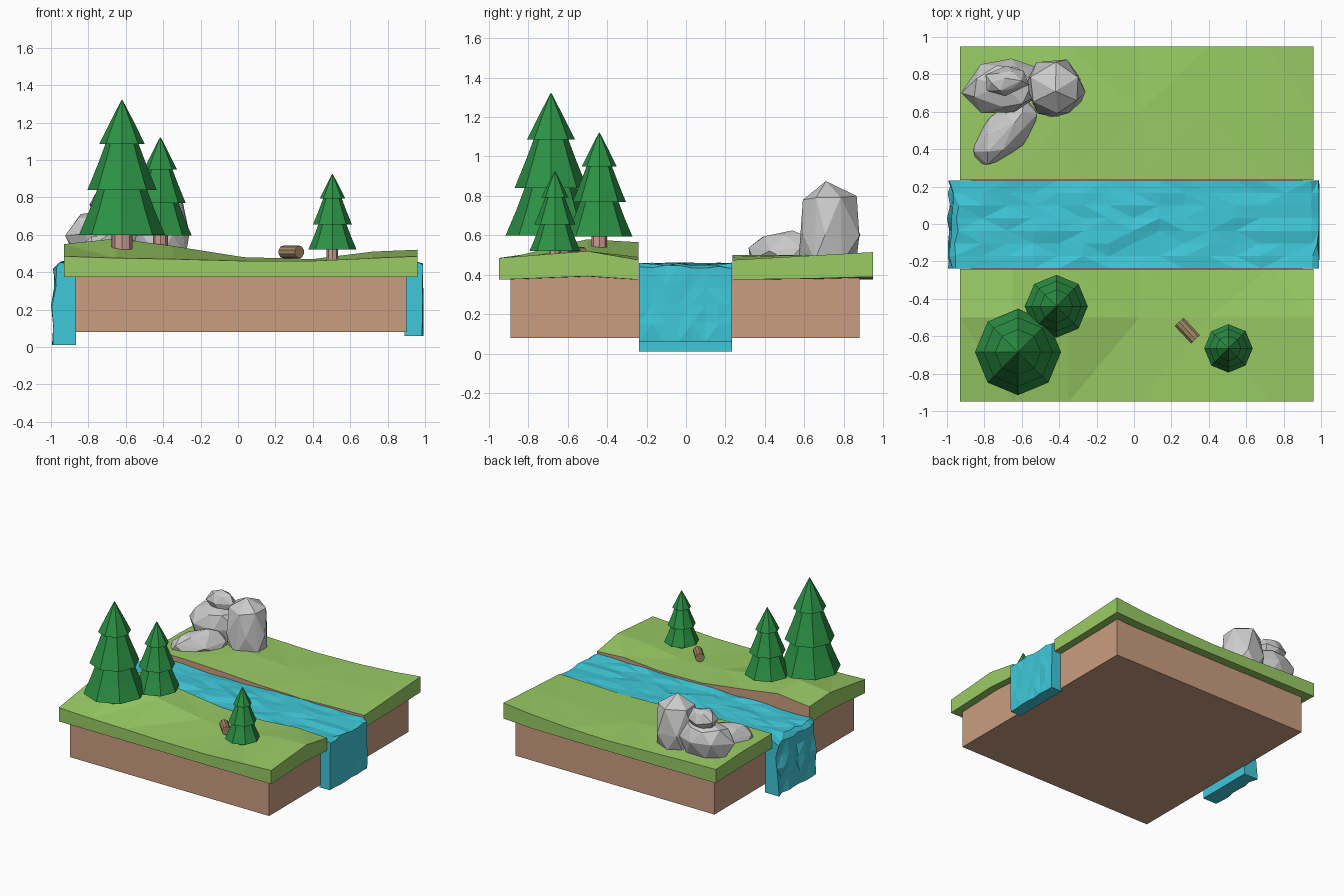
import bpy, bmesh, math, random
from mathutils import Vector, Matrix

if "Cube" in bpy.data.objects:
    bpy.data.objects.remove(bpy.data.objects["Cube"])
random.seed(4)


def material(name, rgb):
    m = bpy.data.materials.new(name)
    m.diffuse_color = (*rgb, 1)
    m.use_nodes = True
    m.node_tree.nodes["Principled BSDF"].inputs["Base Color"].default_value = m.diffuse_color
    return m


GRASS = material("grass", (0.32, 0.60, 0.13))
SOIL = material("soil", (0.60, 0.34, 0.22))
WATER = material("water", (0.05, 0.58, 0.70))
LEAF = material("foliage", (0.025, 0.29, 0.06))
BARK = material("bark", (0.60, 0.33, 0.29))
WOOD = material("log_wood", (0.36, 0.25, 0.14))


def finish(bm, name, *mats):
    bmesh.ops.recalc_face_normals(bm, faces=bm.faces[:])
    mesh = bpy.data.meshes.new(name)
    bm.to_mesh(mesh)
    bm.free()
    for m in mats:
        mesh.materials.append(m)
    ob = bpy.data.objects.new(name, mesh)
    bpy.context.collection.objects.link(ob)
    return ob


def loft(bm, rings):
    """Join closed rings of points and cap both ends."""
    vs = [[bm.verts.new(p) for p in r] for r in rings]
    n = len(vs[0])
    for a, b in zip(vs, vs[1:]):
        for i in range(n):
            bm.faces.new((a[i], a[(i + 1) % n], b[(i + 1) % n], b[i]))
    bm.faces.new(vs[0])
    bm.faces.new(vs[-1])


# Soil block with a channel for the river
profile = [(-.89, .08), (.88, .08), (.88, .42), (.235, .42), (.235, .37),
           (-.24, .37), (-.24, .42), (-.89, .42)]
bm = bmesh.new()
loft(bm, [[(x, y, z) for y, z in profile] for x in (-.87, .90)])
finish(bm, "soil_block", SOIL)


# Rolling grass slabs, with bare soil on the river bank
XS = (-.93, -.65, -.35, .03, .40, .72, .96)


def bank(name, ys, heights, inner_y):
    bm = bmesh.new()
    rings = []
    for i, x in enumerate(XS):
        col = [h[i] for h in heights]
        top = [(x, y, z) for y, z in zip(ys, col)]
        under = [(x, y, .375 + .5 * max(0, z - .485)) for y, z in zip(ys, col)]
        rings.append(top + under[::-1])
    loft(bm, rings)
    for f in bm.faces:
        if all(abs(v.co.y - inner_y) < 1e-4 for v in f.verts):
            f.material_index = 1
    bmesh.ops.triangulate(bm, faces=bm.faces[:])
    finish(bm, name, GRASS, SOIL)


bank("front_grass", (-.95, -.50, -.24),
     ((.485, .475, .47, .46, .46, .475, .485),
      (.55, .58, .54, .48, .47, .51, .52),
      (.535, .565, .52, .47, .465, .49, .475)), -.24)
bank("back_grass", (.235, .60, .95),
     ((.50, .50, .49, .47, .46, .47, .475),
      (.50, .50, .50, .475, .47, .485, .495),
      (.485, .48, .47, .46, .47, .49, .515)), .235)

# River with a waterfall at each end: side profile lofted across with ripples
outer = [(-.98, .01), (-.975, .12), (-.985, .22), (-.97, .32), (-.98, .42), (-.945, .45)]
outer += [(-.945 + .135 * i, .452) for i in range(1, 14)]
outer += [(.95, .452), (.985, .44), (.988, .34), (.988, .25), (.988, .15), (.988, .06)]
inner = [(.89, .06), (.89, .375), (-.865, .375), (-.865, .01)]
rings = []
for k in range(8):
    y = -.238 + .471 * k / 7
    ring = []
    for x, z in outer:
        dx = random.uniform(-.016, .016) if x < -.9 else random.uniform(-.005, .005)
        dz = 0 if z < .1 else random.uniform(-.010, .010)
        ring.append((x + dx, y, z + dz))
    rings.append(ring + [(x, y, z) for x, z in inner])
bm = bmesh.new()
loft(bm, rings)
bmesh.ops.triangulate(bm, faces=[f for f in bm.faces if len(f.verts) == 4])
finish(bm, "river", WATER)


# Fir trees: three flared eight-sided tiers over a short trunk
def circle(c, r, z, n=8):
    return [(c[0] + r * math.cos(2 * math.pi * i / n),
             c[1] + r * math.sin(2 * math.pi * i / n), z) for i in range(n)]


TIERS = (((.23, 0), (.175, .13), (.13, .25)),
         ((.185, .24), (.13, .375), (.085, .495)),
         ((.122, .485), (.06, .61), (.003, .72)))


def tree(name, c, base, s):
    bm = bmesh.new()
    for tier in TIERS:
        loft(bm, [circle(c, r * s, base + z * s) for r, z in tier])
    finish(bm, name + "_foliage", LEAF)
    bm = bmesh.new()
    loft(bm, [circle(c, .055 * s, z) for z in (base - .07 * s - .01, base + .02)])
    finish(bm, name + "_trunk", BARK)


tree("large_tree", (-.62, -.685), .60, 1)
tree("middle_tree", (-.415, -.44), .595, .73)
tree("small_tree", (.505, -.665), .52, .5625)

# Fallen log
bm = bmesh.new()
bmesh.ops.create_cone(bm, cap_ends=True, segments=10, radius1=.034, radius2=.034, depth=.128,
                      matrix=Matrix.Translation((.285, -.57, .508)) @
                      Vector((.68, -.73, 0)).to_track_quat('Z', 'Y').to_matrix().to_4x4())
finish(bm, "log", WOOD)


# Faceted rocks: hulls of jittered oval rings (radius factor, height) closed by a peak
def rock(name, c, rx, ry, turn, rings, peak, n=6):
    bm = bmesh.new()
    for k, (f, z) in enumerate(rings):
        for i in range(n):
            a = 2 * math.pi * (i + .5 * (k % 2)) / n + random.uniform(-.15, .15)
            g = f * random.uniform(.92, 1.05)
            p = Vector((rx * g * math.cos(a), ry * g * math.sin(a), 0))
            p.rotate(Matrix.Rotation(turn, 3, 'Z'))
            bm.verts.new((c[0] + p.x, c[1] + p.y, z + random.uniform(-.012, .012)))
    bm.verts.new(peak)
    res = bmesh.ops.convex_hull(bm, input=bm.verts[:])
    loose = [v for v in bm.verts if not v.link_faces]
    bmesh.ops.delete(bm, geom=loose, context='VERTS')
    finish(bm, name)


rock("tall_rock", (-.425, .725), .16, .165, .5,
     ((.93, .47), (1.0, .60), (.84, .79)), (-.42, .71, .875))
rock("broad_rock", (-.70, .735), .22, .155, .1,
     ((.75, .47), (1.0, .60), (.75, .70)), (-.70, .74, .735), 7)
rock("top_rock", (-.685, .765), .13, .085, .1,
     ((.6, .69), (1.0, .75), (.62, .82)), (-.69, .78, .838))
rock("low_rock", (-.69, .49), .225, .12, .85,
     ((.95, .47), (1.0, .53), (.60, .60)), (-.64, .54, .625))
